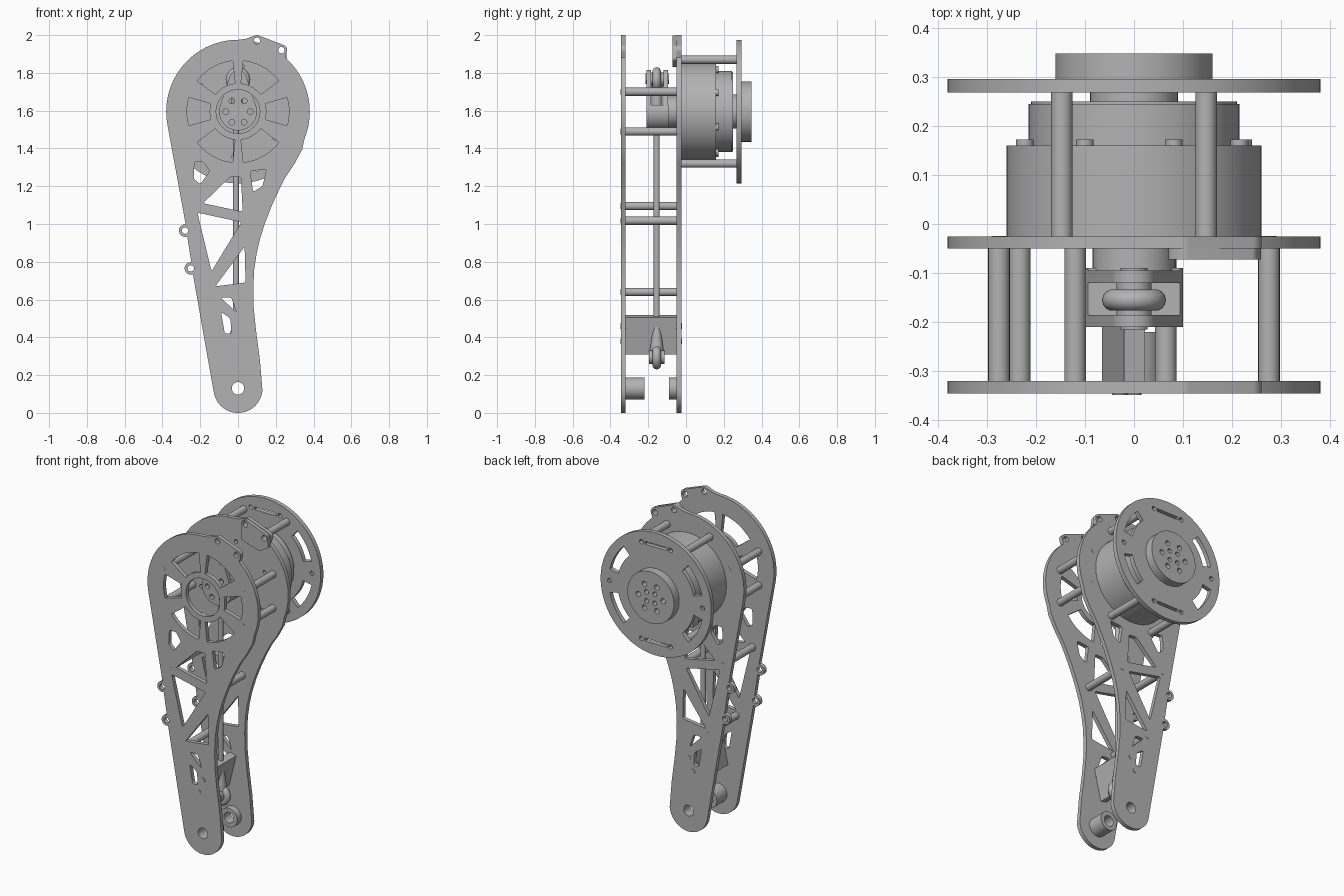
import bpy, math
from mathutils import Vector

old = bpy.data.objects.get("Cube")
if old:
    bpy.data.objects.remove(old)

grey = bpy.data.materials.new("plain_grey")
grey.use_nodes = True
COLOUR = (0.45, 0.45, 0.45, 1)
grey.diffuse_color = COLOUR
grey.node_tree.nodes["Principled BSDF"].inputs["Base Color"].default_value = COLOUR

HEAD = (0, 1.595)   # main axis
FOOT = (0, 0.13)    # lower pivot


def arc(c, r, a0, a1, n=16):
    angles = [math.radians(a0 + (a1 - a0) * i / n) for i in range(n + 1)]
    return [(c[0] + r * math.cos(a), c[1] + r * math.sin(a)) for a in angles]


def circle(c, r, n=32):
    return arc(c, r, 0, 360, n)[:-1]


def polar(r, deg, c=HEAD):
    return arc(c, r, deg, deg, 1)[0]


def sector(c, r0, r1, a0, a1):
    return arc(c, r1, a0, a1) + arc(c, r0, a1, a0)


def rounded(points, r=0.012):
    """Polygon with its corners softened by short curves."""
    out = []
    for i, p in enumerate(points):
        p = Vector(p)
        a = p + (Vector(points[i - 1]) - p).normalized() * r
        b = p + (Vector(points[(i + 1) % len(points)]) - p).normalized() * r
        out += [a * (1 - t) ** 2 + p * 2 * t * (1 - t) + b * t * t for t in (0, .25, .5, .75, 1)]
    return out


def finish(ob, name):
    ob.name = name
    ob.data.materials.clear()
    ob.data.materials.append(grey)
    bpy.ops.object.select_all(action='DESELECT')
    ob.select_set(True)
    bpy.context.view_layer.objects.active = ob
    bpy.ops.object.shade_smooth_by_angle(angle=math.radians(30))
    return ob


def slab(name, outline, y0, y1, holes=()):
    """Front-facing outline with holes, extruded from y0 to y1."""
    cu = bpy.data.curves.new(name, 'CURVE')
    cu.dimensions, cu.fill_mode, cu.extrude = '2D', 'BOTH', (y1 - y0) / 2
    for loop in [outline, *holes]:
        sp = cu.splines.new('POLY')
        sp.points.add(len(loop) - 1)
        for pt, p in zip(sp.points, loop):
            pt.co = (p[0], p[1], 0, 1)
        sp.use_cyclic_u = True
    tmp = bpy.data.objects.new(name + "_curve", cu)
    bpy.context.collection.objects.link(tmp)
    me = bpy.data.meshes.new_from_object(tmp.evaluated_get(bpy.context.evaluated_depsgraph_get()))
    bpy.data.objects.remove(tmp)
    ob = bpy.data.objects.new(name, me)
    bpy.context.collection.objects.link(ob)
    ob.rotation_euler.x = math.pi / 2
    ob.location.y = (y0 + y1) / 2
    return finish(ob, name)


def upright(name, x, y, z0, z1, r0, r1):
    bpy.ops.mesh.primitive_cone_add(vertices=24, radius1=r0, radius2=r1, depth=z1 - z0,
                                    location=(x, y, (z0 + z1) / 2))
    finish(bpy.context.object, name)


# Side plates: teardrop outline with four drilled lugs
LUGS = [(0.23, 1.92), (0.10, 1.97), (-0.28, 0.965), (-0.25, 0.765)]
RIGHT_EDGE = [(0.116, 0.28), (0.095, 0.44), (0.083, 0.56), (0.081, 0.66), (0.086, 0.76),
              (0.098, 0.84), (0.116, 0.92), (0.145, 1.01), (0.18, 1.10), (0.215, 1.175),
              (0.25, 1.245), (0.3, 1.32), (0.34, 1.395)]
outline = (arc(FOOT, 0.13, 190, 355, 32) + RIGHT_EDGE + arc(HEAD, 0.38, -22, 49, 24)
           + arc(LUGS[0], 0.03, -25, 65, 8) + arc(LUGS[1], 0.03, 60, 120, 8)
           + [(0.04, 1.98)] + arc(HEAD, 0.38, 90, 190, 40)
           + arc(LUGS[2], 0.033, 85, 290, 12) + arc(LUGS[3], 0.033, 85, 290, 12))

truss = [rounded(p) for p in (
    [(-0.23, 1.33), (-0.185, 1.33), (-0.15, 1.28), (-0.2, 1.21), (-0.235, 1.24)],
    [(-0.185, 1.11), (-0.04, 1.25), (0.015, 1.25), (0.025, 1.065)],
    [(0.065, 1.28), (0.15, 1.29), (0.13, 1.2), (0.08, 1.17)],
    [(-0.215, 1.06), (0.018, 1.01), (-0.14, 0.75)],
    [(0.035, 0.88), (0.04, 0.69), (-0.12, 0.67)],
    [(-0.09, 0.61), (-0.035, 0.61), (-0.008, 0.53)],
    [(-0.09, 0.535), (-0.04, 0.5), (-0.035, 0.42), (-0.07, 0.42)])]
common = truss + [circle(FOOT, 0.033)] + [circle(p, 0.017, 16) for p in LUGS]
spokes = [sector(HEAD, 0.15, 0.27, a, b) for a, b in
          ((37, 84), (96, 143), (164, 196), (217, 264), (276, 323), (-16, 16))]
motor_screws = [circle(polar(0.24, a), 0.012, 12) for a in range(25, 385, 60)]

slab("front_plate", outline, -0.345, -0.32, common + spokes + [circle(HEAD, 0.116)])
slab("middle_plate", outline, -0.05, -0.025, common + motor_screws)
slab("stop_bracket", rounded([(0.07, 1.87), (0.2, 1.83), (0.26, 1.87), (0.25, 1.94), (0.1, 2.0), (0.07, 1.98)]),
     -0.072, -0.05, [circle(p, 0.017, 16) for p in LUGS[:2]])

# Spacers between the plates
for x, z in [(-0.275, 1.70), (0.275, 1.70), (-0.275, 1.49), (0.275, 1.49),
             (-0.233, 1.095), (0.065, 1.017), (-0.12, 0.64)]:
    slab("front_spacer", circle((x, z), 0.022, 24), -0.33, -0.04)
    for y in (-0.3455, -0.026):
        slab("spacer_screw", circle((x, z), 0.015, 16), y, y + 0.002)
for x in (-0.147, 0.147):
    for z in (1.32, 1.87):
        slab("rear_spacer", circle((x, z), 0.022, 24), -0.03, 0.28)

# Motor body
slab("motor_body", circle(HEAD, 0.26, 72), -0.025, 0.16)
slab("motor_cap", circle(HEAD, 0.215, 64), 0.16, 0.244)
slab("motor_cap_rim", circle(HEAD, 0.21, 64), 0.244, 0.25)
slab("motor_shaft", circle(HEAD, 0.09), 0.25, 0.27)
for a in range(25, 385, 45):
    slab("motor_screw", circle(polar(0.237, a), 0.018, 16), 0.16, 0.172)
slab("cable_socket", rounded([(-0.2, 1.41), (-0.11, 1.41), (-0.11, 1.49), (-0.2, 1.49)], 0.005), 0.165, 0.215)

# Rear disc with arc slots and narrow slots, and the output hub
slots = [sector(HEAD, 0.265, 0.325, a - 17, a + 17) for a in (30, 150, 210, 330)]
for s in (-1, 1):
    z = HEAD[1] + s * 0.3
    slots.append([(-0.075, z - 0.009), (0.075, z - 0.009), (0.075, z + 0.009), (-0.075, z + 0.009)])
    slots += [circle((x, z), 0.014, 12) for x in (-0.1, 0.1)]
    slots += [circle((s * 0.32, HEAD[1]), 0.014, 12)]
slab("rear_disc", circle(HEAD, 0.38, 96), 0.268, 0.295, slots)
bolt_holes = [circle(polar(0.085, a), 0.016, 14) for a in range(0, 360, 60)]
bolt_holes += [circle(polar(0.04, a), 0.014, 14) for a in range(45, 405, 90)]
slab("output_hub", circle(HEAD, 0.16, 64), 0.295, 0.347, bolt_holes)

# Crank: lower half-round core and two cheeks holding the rod eye
PIN = (0, 1.77)
slab("crank_core", arc(HEAD, 0.1, 160, 380, 32), -0.186, -0.09)
cheek = arc(HEAD, 0.1, 165, 375, 32) + arc(PIN, 0.045, 15, 165, 16)
slab("crank_front_cheek", cheek, -0.21, -0.185, [circle(polar(0.065, a), 0.015, 14) for a in range(0, 360, 60)])
slab("crank_rear_cheek", cheek, -0.12, -0.095)
slab("crank_flange", circle(HEAD, 0.085), -0.095, -0.05)
slab("crank_pin", circle(PIN, 0.028, 24), -0.215, -0.09)

# Push rod with an eye at each end
ROD_Y = -0.155
upright("push_rod", -0.01, ROD_Y, 0.42, 1.72, 0.016, 0.016)
upright("upper_rod_neck", -0.005, ROD_Y, 1.63, 1.73, 0.03, 0.03)
upright("lower_rod_neck", -0.01, ROD_Y, 0.33, 0.46, 0.036, 0.02)
for name, x, z in (("upper_rod_eye", 0, 1.765), ("lower_rod_eye", -0.01, 0.295)):
    bpy.ops.mesh.primitive_torus_add(major_segments=40, minor_segments=14, major_radius=0.043,
                                     minor_radius=0.022, location=(x, ROD_Y, z),
                                     rotation=(math.pi / 2, 0, 0))
    finish(bpy.context.object, name)
    slab(name + "_ball", circle((x, z), 0.036, 24), ROD_Y - 0.042, ROD_Y + 0.042, [circle((x, z), 0.016, 16)])

# Slanted stop block between the plates, and the lower bearing bosses
slab("stop_block", [(-0.065, 0.32), (-0.025, 0.31), (0.022, 0.505), (-0.02, 0.517)], -0.32, -0.05)
for x, z in ((0, 0.46), (-0.03, 0.38)):
    slab("block_screw", circle((x, z), 0.015, 16), -0.348, -0.318)
    slab("block_screw", circle((x, z), 0.015, 16), -0.052, -0.022)
for y0, y1 in ((-0.32, -0.22), (-0.09, -0.05)):
    slab("pivot_boss", circle(FOOT, 0.058, 36), y0, y1, [circle(FOOT, 0.033)])
